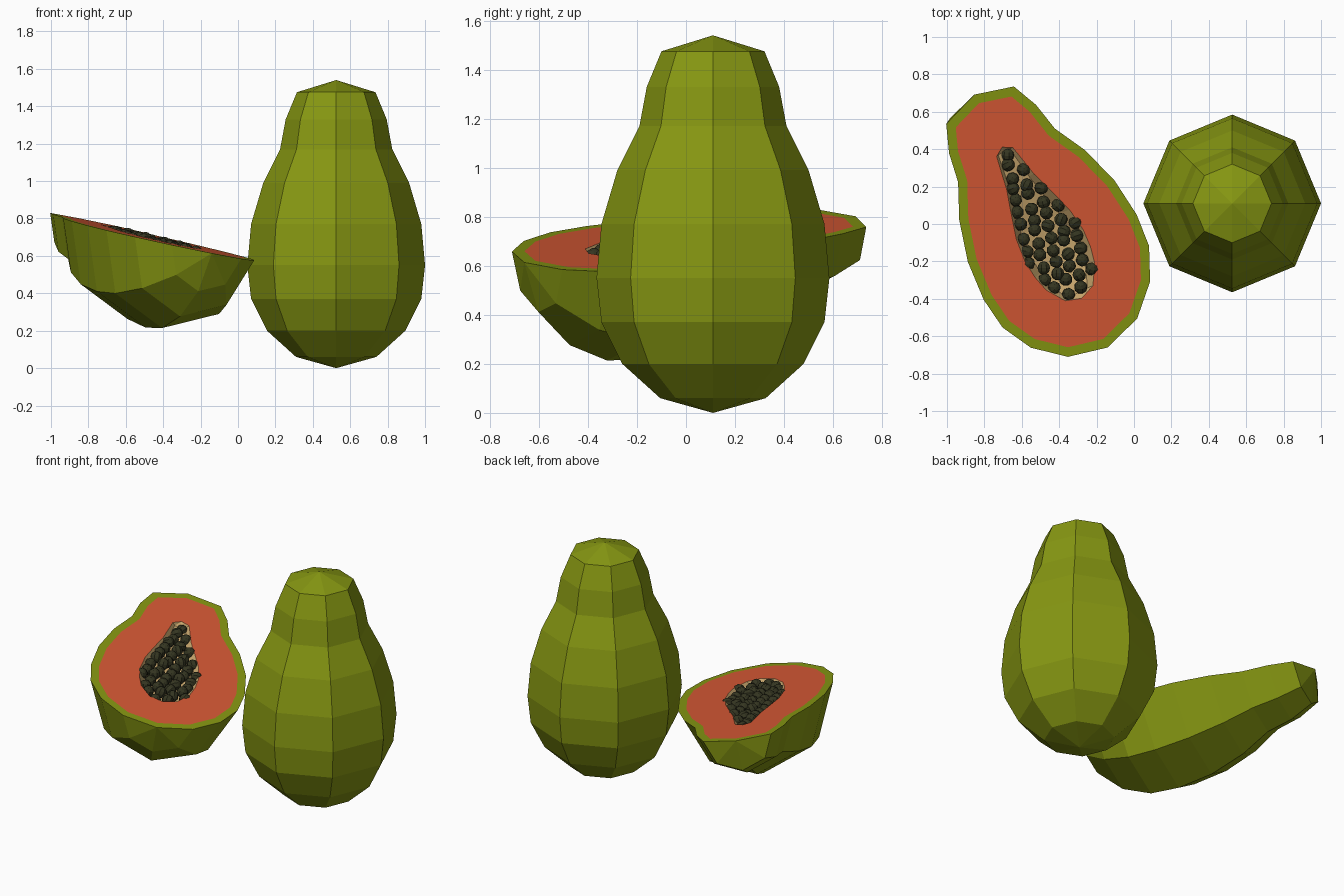
import bpy, bmesh, math, random
from mathutils import Vector, Matrix

if "Cube" in bpy.data.objects:
    bpy.data.objects.remove(bpy.data.objects["Cube"])

random.seed(4)

# (height along axis, radius) of the fruit and of the seed cavity
BODY = [(0, 0), (.06, .215), (.20, .37), (.37, .455), (.55, .475), (.77, .455),
        (.99, .39), (1.17, .30), (1.33, .27), (1.475, .21), (1.54, 0)]
CAVITY = [(.30, 0), (.33, .085), (.43, .15), (.52, .172), (.62, .18), (.75, .165),
          (.90, .12), (1.01, .085), (1.10, .068), (1.19, .05), (1.22, 0)]


def material(name, rgb):
    m = bpy.data.materials.new(name)
    m.diffuse_color = (*rgb, 1)
    m.use_nodes = True
    m.node_tree.nodes["Principled BSDF"].inputs["Base Color"].default_value = m.diffuse_color
    return m


SKIN = material("skin green", (.24, .31, .006))
FLESH = material("flesh orange", (.68, .10, .035))
LINING = material("cavity tan", (.60, .40, .16))
SEED = material("seed dark", (.035, .036, .015))


def finish(name, bm, mat, matrix):
    me = bpy.data.meshes.new(name)
    bm.to_mesh(me)
    bm.free()
    me.materials.append(mat)
    ob = bpy.data.objects.new(name, me)
    ob.matrix_world = matrix
    bpy.context.collection.objects.link(ob)
    return ob


def revolve(bm, profile, angles, closed, depth=1):
    """Turn a tip-to-tip profile about local Y, through the given angles."""
    tips = [bm.verts.new((0, profile[i][0], 0)) for i in (0, -1)]
    rings = [[bm.verts.new((r * math.cos(a), s, -depth * r * math.sin(a))) for a in angles]
             for s, r in profile[1:-1]]
    n = len(angles)
    for i in range(n if closed else n - 1):
        j = (i + 1) % n
        bm.faces.new((tips[0], rings[0][i], rings[0][j]))
        bm.faces.new((tips[1], rings[-1][j], rings[-1][i]))
        for a, b in zip(rings, rings[1:]):
            bm.faces.new((a[i], b[i], b[j], a[j]))


def outline(profile):
    right = [Vector((r, s)) for s, r in profile]
    return right + [Vector((-p.x, p.y)) for p in right[-2:0:-1]]


def inset(pts, d):
    """Mitred inward offset of a counter-clockwise outline."""
    out = []
    for i, p in enumerate(pts):
        e1 = (p - pts[i - 1]).normalized()
        e2 = (pts[(i + 1) % len(pts)] - p).normalized()
        n1, n2 = Vector((-e1.y, e1.x)), Vector((-e2.y, e2.x))
        out.append(p + (n1 + n2) * d / (1 + n1.dot(n2)))
    return out


def band(bm, outer, inner):
    """Flat ring of quads between two outlines on the cut plane."""
    a, b = ([bm.verts.new((p.x, p.y, 0)) for p in loop] for loop in (outer, inner))
    for i in range(len(a)):
        j = (i + 1) % len(a)
        bm.faces.new((a[i], a[j], b[j], b[i]))


# Whole fruit, eight sided, standing upright
bm = bmesh.new()
revolve(bm, BODY, [k * math.pi / 4 for k in range(8)], True)
bmesh.ops.recalc_face_normals(bm, faces=bm.faces)
finish("whole_papaya", bm, SKIN,
       Matrix.Translation((.525, .11, 0)) @ Matrix.Rotation(math.pi / 2, 4, 'X'))

# Frame of the cut half: X across, Y along the fruit, Z out of the cut
axis = Vector((-.467, .885, .123)).normalized()
normal = Vector((.213, -.0266, 1)).normalized()
side = axis.cross(normal).normalized()
normal = side.cross(axis)
half = Matrix.Translation((-.14, -.66, .614)) @ Matrix((side, axis, normal)).transposed().to_4x4()
half_turn = [k * math.pi / 4 for k in range(5)]

# Skin shell of the half with its green rim
rim = outline(BODY)
flesh_edge = inset(rim, .05)
bm = bmesh.new()
revolve(bm, BODY, half_turn, False)
band(bm, rim, flesh_edge)
bmesh.ops.remove_doubles(bm, verts=bm.verts, dist=.0005)
bmesh.ops.recalc_face_normals(bm, faces=bm.faces)
for f in bm.faces:
    if all(abs(v.co.z) < 1e-5 for v in f.verts) and f.normal.z < 0:
        bmesh.ops.reverse_faces(bm, faces=bm.faces)
        break
finish("half_papaya_skin", bm, SKIN, half)

# Orange flesh on the cut
bm = bmesh.new()
band(bm, flesh_edge, outline(CAVITY))
finish("half_papaya_flesh", bm, FLESH, half)

# Hollow for the seeds
bm = bmesh.new()
revolve(bm, CAVITY, half_turn, False, .55)
bmesh.ops.recalc_face_normals(bm, faces=bm.faces)
if sum(f.normal.z * f.calc_area() for f in bm.faces) < 0:
    bmesh.ops.reverse_faces(bm, faces=bm.faces)
finish("seed_cavity", bm, LINING, half)


def cavity_radius(s):
    for (s0, r0), (s1, r1) in zip(CAVITY, CAVITY[1:]):
        if s0 <= s <= s1:
            return r0 + (r1 - r0) * (s - s0) / (s1 - s0)
    return 0


# Seeds in staggered rows
bm = bmesh.new()
for row in range(14):
    s = .355 + row * .063
    room = max(cavity_radius(s) - .03, 0)
    count = int(2 * room / .072) + 1
    for k in range(count):
        u = (k - (count - 1) / 2) * .076 + (.012 if row % 2 else -.012)
        spot = Vector((u, s + random.uniform(-.012, .012), random.uniform(-.03, -.018)))
        turn = Matrix.Rotation(random.uniform(0, 6.28), 4, Vector((random.random(), random.random(), 1)))
        bmesh.ops.create_uvsphere(bm, u_segments=8, v_segments=6, radius=.036,
                                  matrix=Matrix.Translation(spot) @ turn)
finish("seeds", bm, SEED, half)
